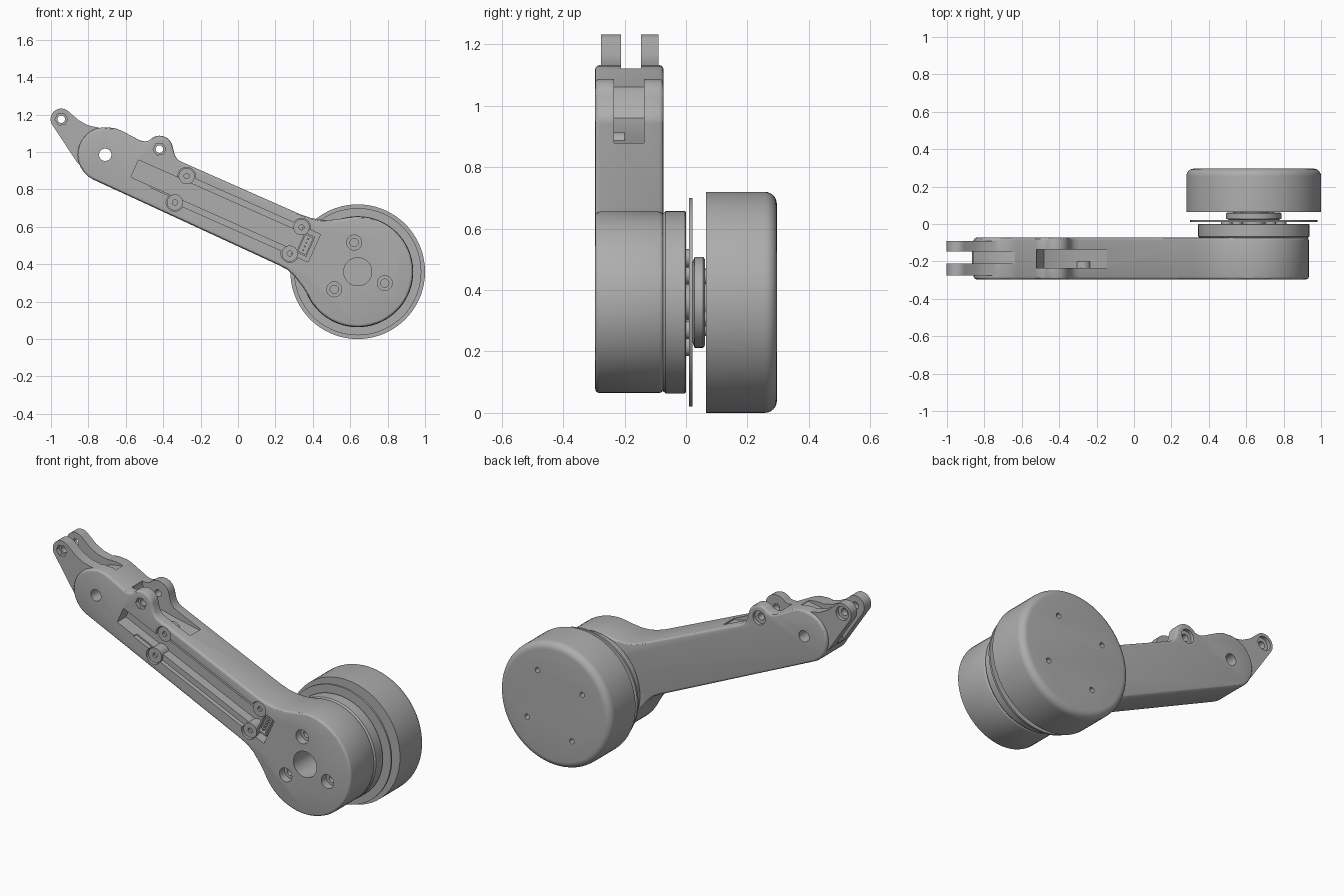
import bpy, bmesh
from math import sin, cos, radians, pi
from mathutils import Vector

if "Cube" in bpy.data.objects:
    bpy.data.objects.remove(bpy.data.objects["Cube"])

grey = bpy.data.materials.new("plain grey")
grey.use_nodes = True
grey.diffuse_color = (0.42, 0.42, 0.42, 1)
grey.node_tree.nodes["Principled BSDF"].inputs["Base Color"].default_value = (0.42, 0.42, 0.42, 1)

FRONT, BACK = -0.296, -0.073      # arm faces
HUB = (0.64, 0.36)
PIVOT = (-0.71, 0.985)
TIP = (-0.945, 1.175)
EAR = (-0.42, 1.015)


def select(ob):
    bpy.ops.object.select_all(action='DESELECT')
    ob.select_set(True)
    bpy.context.view_layer.objects.active = ob


def make(name, verts, faces):
    me = bpy.data.meshes.new(name)
    me.from_pydata(verts, [], faces)
    bm = bmesh.new()
    bm.from_mesh(me)
    bmesh.ops.recalc_face_normals(bm, faces=bm.faces)
    bm.to_mesh(me)
    bm.free()
    me.materials.append(grey)
    ob = bpy.data.objects.new(name, me)
    bpy.context.collection.objects.link(ob)
    return ob


def lathe(name, centre, profile, sides=64, turn=0):
    """Spin (radius, y) points about a y-parallel axis and cap both ends."""
    verts, faces = [], []
    for r, y in profile:
        for i in range(sides):
            a = turn + 2 * pi * i / sides
            verts.append((centre[0] + r * cos(a), y, centre[1] + r * sin(a)))
    for k in range(len(profile) - 1):
        for i in range(sides):
            j = (i + 1) % sides
            faces.append((k * sides + i, k * sides + j, (k + 1) * sides + j, (k + 1) * sides + i))
    faces.append(range(sides))
    faces.append(range((len(profile) - 1) * sides, len(profile) * sides))
    return make(name, verts, faces)


def rod(name, centre, r, y0, y1, sides=32, turn=0):
    return lathe(name, centre, [(r, y0), (r, y1)], sides, turn)


def prism(name, outline, y0, y1):
    n = len(outline)
    verts = [(x, y, z) for y in (y0, y1) for x, z in outline]
    faces = [(i, (i + 1) % n, n + (i + 1) % n, n + i) for i in range(n)]
    return make(name, verts, faces + [range(n), range(n, 2 * n)])


def arc(c, r, a0, a1, n):
    angles = [radians(a0 + (a1 - a0) * i / n) for i in range(n + 1)]
    return [(c[0] + r * cos(a), c[1] + r * sin(a)) for a in angles]


# Local frame along the arm: u runs towards the hub, v across it
MID = (-0.077, 0.70)
TILT = radians(-24)


def along(u, v):
    return (MID[0] + u * cos(TILT) - v * sin(TILT), MID[1] + u * sin(TILT) + v * cos(TILT))


def tray(u0, u1, v0, v1, y0, y1, name="cutter"):
    return prism(name, [along(u0, v0), along(u1, v0), along(u1, v1), along(u0, v1)], y0, y1)


def boolean(ob, others, mode='DIFFERENCE'):
    for other in others:
        select(ob)
        mod = ob.modifiers.new("bool", 'BOOLEAN')
        mod.operation, mod.solver, mod.object = mode, 'EXACT', other
        bpy.ops.object.modifier_apply(modifier=mod.name)
        bpy.data.objects.remove(other)


def round_edges(ob, width):
    select(ob)
    mod = ob.modifiers.new("bevel", 'BEVEL')
    mod.width, mod.segments, mod.limit_method = width, 3, 'ANGLE'
    mod.angle_limit = radians(50)
    bpy.ops.object.modifier_apply(modifier=mod.name)


# Arm with hub, upper ear and rounded end
outline = (arc(HUB, 0.295, -155, 105, 48)
           + [(0.49, 0.636), (0.44, 0.638), (0.39, 0.647), (0.33, 0.668),
              (-0.29, 0.942), (-0.32, 0.957), (-0.338, 0.982)]
           + arc(EAR, 0.072, 8, 122, 14)
           + [(-0.475, 1.061), (-0.5, 1.056), (-0.525, 1.062), (-0.625, 1.115), (-0.66, 1.128)]
           + arc(PIVOT, 0.147, 90, 245, 24)
           + [(0.22, 0.394), (0.265, 0.37), (0.30, 0.338), (0.345, 0.28)])
arm = prism("arm", outline, FRONT, BACK)
round_edges(arm, 0.014)

# Fork lugs at the end of the arm
fork = prism("fork", [(-0.66, 1.11), (-0.74, 1.129), (-0.80, 1.142), (-0.85, 1.168)]
             + arc(TIP, 0.057, 48, 212, 16)
             + [(-0.857, 0.94), (-0.8, 0.89), (-0.7, 0.9)], -0.276, -0.09)
boolean(arm, [fork], 'UNION')

cuts = [
    # slot between the fork lugs
    prism("cutter", [(-1.1, 1.3), (-0.64, 1.3), (-0.64, 1.118), (-0.72, 1.105), (-0.8, 1.06),
                     (-0.86, 0.99), (-0.88, 0.88), (-1.1, 0.88)], -0.212, -0.147),
    # slot through the upper ear
    prism("cutter", [(-0.52, 1.2), (-0.52, 1.04), (-0.48, 0.96), (-0.42, 0.93), (-0.3, 0.9),
                     (-0.145, 0.87), (-0.145, 1.2)], -0.235, -0.137),
    rod("cutter", PIVOT, 0.033, -0.4, 0),
    rod("cutter", HUB, 0.075, -0.4, -0.09, 48),
    # long cable channel, its cover ledge and the connector bay
    tray(-0.52, 0.47, -0.05, 0.05, -0.4, -0.215),
    tray(-0.25, 0.42, -0.082, 0.082, -0.4, -0.27),
    tray(-0.40, -0.24, -0.058, 0.0, -0.4, -0.27),
    tray(0.43, 0.53, -0.08, 0.082, -0.4, -0.235),
]
for centre, y0, y1 in ((TIP, -0.276, -0.09), (EAR, FRONT, BACK)):
    cuts += [rod("cutter", centre, 0.02, -0.4, 0),
             rod("cutter", centre, 0.034, -0.4, y0 + 0.025, 6, radians(6)),
             rod("cutter", centre, 0.04, y1 - 0.02, 0)]
for k in range(3):
    a = radians(97 + 120 * k)
    c = (HUB[0] + 0.157 * cos(a), HUB[1] + 0.157 * sin(a))
    cuts += [rod("cutter", c, 0.04, -0.4, -0.25), rod("cutter", c, 0.022, -0.4, -0.1)]
bosses = [along(u, v) for u in (-0.25, 0.422) for v in (-0.078, 0.076)]
cuts += [rod("cutter", c, 0.047, -0.4, -0.27) for c in bosses]
boolean(arm, cuts)

# Screw bosses for the channel cover
for c in bosses:
    boss = rod("screw_boss", c, 0.043, -0.284, -0.2)
    boolean(boss, [rod("cutter", c, 0.014, -0.4, -0.22, 16)])

# Connector with pins in its bay
socket = tray(0.45, 0.51, -0.058, 0.058, -0.27, -0.225, "connector")
boolean(socket, [tray(0.458, 0.502, -0.048, 0.048, -0.4, -0.245)])
for k in range(4):
    v = -0.033 + 0.022 * k
    tray(0.475, 0.485, v - 0.004, v + 0.004, -0.268, -0.24, "connector_pin")

# Motor body, mounting screws, thin disc and wheel adapter
lathe("motor_body", HUB, [(0.289, BACK - 0.002), (0.297, -0.066), (0.297, -0.004), (0.293, 0)], 72)
lathe("brake_disc", HUB, [(0.34, 0.01), (0.34, 0.021)], 72)
rod("motor_shaft", HUB, 0.06, -0.01, 0.07)
lathe("wheel_adapter", HUB, [(0.13, 0.021), (0.148, 0.028), (0.148, 0.056), (0.14, 0.062)], 48)
for k in range(4):
    a = radians(58 + 90 * k)
    rod("disc_spacer", (HUB[0] + 0.17 * cos(a), HUB[1] + 0.17 * sin(a)), 0.03, -0.005, 0.012, 16)
    rod("adapter_screw", (HUB[0] + 0.1 * cos(a), HUB[1] + 0.1 * sin(a)), 0.025, 0.05, 0.07, 16)

# Wheel with a rounded outer edge and four screw holes
rim = [(0.32 + x, 0.256 + y) for x, y in arc((0, 0), 0.04, 0, 90, 6)]
wheel = lathe("wheel", HUB, [(0.36, 0.065)] + rim, 72)
holes = []
for k in range(4):
    a = radians(58 + 90 * k)
    holes.append(rod("cutter", (HUB[0] + 0.21 * cos(a), HUB[1] + 0.21 * sin(a)), 0.015, 0.25, 0.4, 16))
boolean(wheel, holes)

for ob in bpy.context.scene.objects:
    if ob.type == 'MESH':
        select(ob)
        bpy.ops.object.shade_smooth_by_angle(angle=radians(30))
